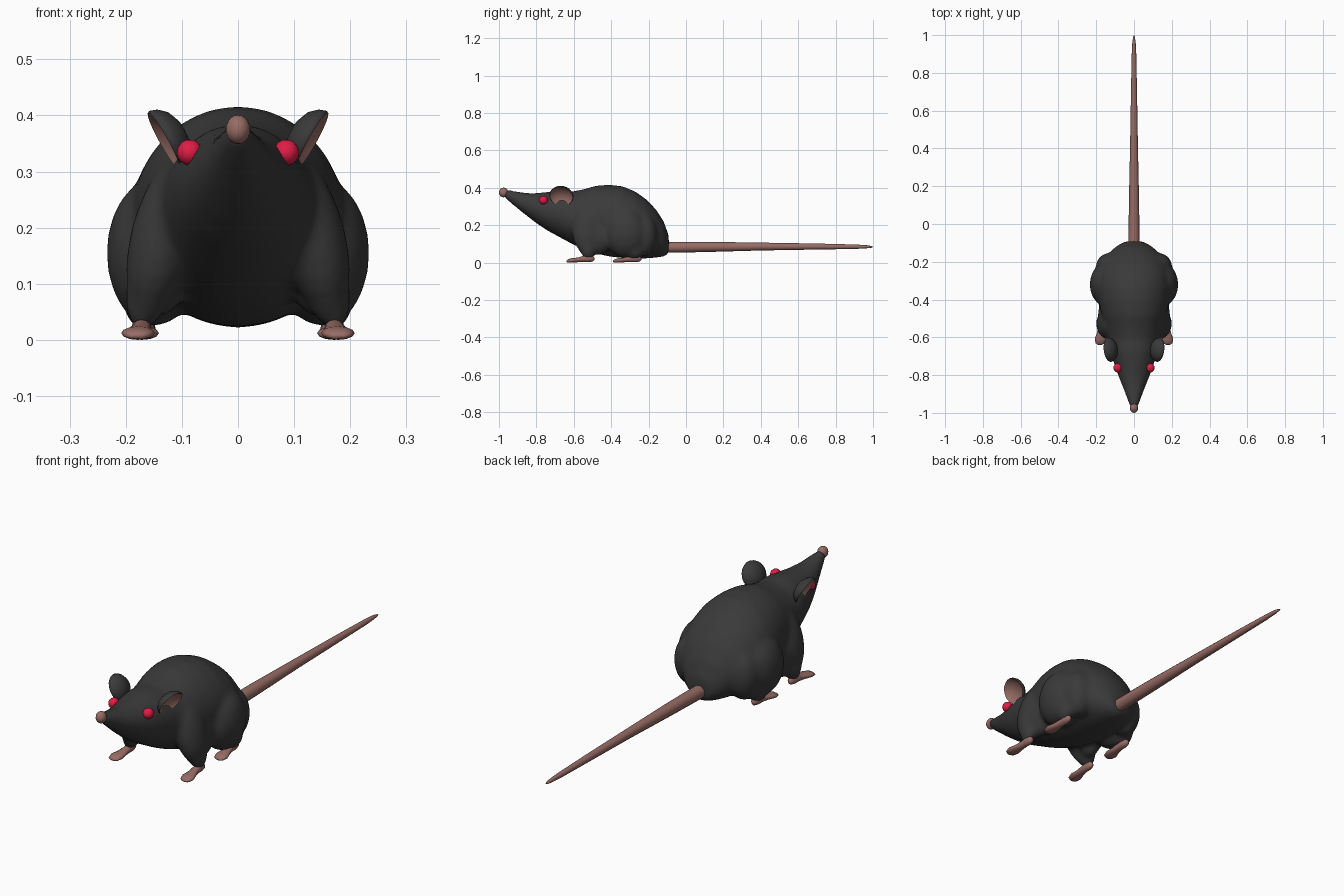
import bpy, bmesh, math
from mathutils import Vector, Matrix

if "Cube" in bpy.data.objects:
    bpy.data.objects.remove(bpy.data.objects["Cube"])


def material(name, rgb):
    m = bpy.data.materials.new(name)
    m.diffuse_color = (*rgb, 1)
    m.use_nodes = True
    m.node_tree.nodes["Principled BSDF"].inputs["Base Color"].default_value = m.diffuse_color
    return m


FUR = material("dark_fur", (0.042, 0.042, 0.042))
SKIN = material("pink_skin", (0.31, 0.15, 0.13))
RED = material("eye_red", (0.75, 0.012, 0.06))


def make_object(name, bm, *mats, angle=60):
    bmesh.ops.recalc_face_normals(bm, faces=bm.faces)
    me = bpy.data.meshes.new(name)
    bm.to_mesh(me)
    bm.free()
    ob = bpy.data.objects.new(name, me)
    bpy.context.collection.objects.link(ob)
    for m in mats:
        me.materials.append(m)
    bpy.ops.object.select_all(action='DESELECT')
    ob.select_set(True)
    bpy.context.view_layer.objects.active = ob
    bpy.ops.object.shade_smooth_by_angle(angle=math.radians(angle))
    return ob


def ellipsoid(bm, center, radii, rot=None, segs=20, rings=12):
    mat = Matrix.Translation(center) @ (rot or Matrix()) @ Matrix.Diagonal((*radii, 1))
    return bmesh.ops.create_uvsphere(bm, u_segments=segs, v_segments=rings,
                                     radius=1, matrix=mat)["verts"]


def loft(bm, sections, sides):
    """Closed skin through elliptical sections (x, y, z_low, z_high, half_width)."""
    rings = []
    for x, y, lo, hi, w in sections:
        ring = []
        for i in range(sides):
            a = 2 * math.pi * i / sides
            ring.append(bm.verts.new((x + w * math.cos(a), y,
                                      (lo + hi) / 2 + (hi - lo) / 2 * math.sin(a))))
        rings.append(ring)
    for a, b in zip(rings, rings[1:]):
        for i in range(sides):
            j = (i + 1) % sides
            bm.faces.new((a[i], a[j], b[j], b[i]))
    bm.faces.new(rings[0])
    bm.faces.new(rings[-1])


# Body: snout to rump, with shoulders, legs and haunches fused in
bm = bmesh.new()
loft(bm, [(0, *s) for s in (
    (-0.975, 0.350, 0.392, 0.020), (-0.93, 0.312, 0.386, 0.035),
    (-0.86, 0.256, 0.373, 0.061), (-0.80, 0.210, 0.372, 0.085),
    (-0.74, 0.170, 0.378, 0.106), (-0.67, 0.132, 0.385, 0.124),
    (-0.61, 0.100, 0.380, 0.136), (-0.55, 0.072, 0.392, 0.152),
    (-0.48, 0.048, 0.412, 0.172), (-0.41, 0.032, 0.417, 0.186),
    (-0.34, 0.024, 0.409, 0.192), (-0.27, 0.022, 0.380, 0.188),
    (-0.21, 0.022, 0.337, 0.170), (-0.16, 0.026, 0.284, 0.138),
    (-0.12, 0.032, 0.222, 0.098), (-0.092, 0.046, 0.145, 0.05))], 32)
for s in (-1, 1):
    # Shoulder leaning in at the top, lower leg, haunch
    ellipsoid(bm, (s * 0.132, -0.530, 0.185), (0.060, 0.082, 0.145),
              Matrix.Rotation(s * -0.25, 4, 'Y'))
    ellipsoid(bm, (s * 0.158, -0.525, 0.130), (0.041, 0.062, 0.105))
    ellipsoid(bm, (s * 0.172, -0.522, 0.075), (0.029, 0.042, 0.062))
    ellipsoid(bm, (s * 0.140, -0.470, 0.130), (0.050, 0.070, 0.090))
    ellipsoid(bm, (s * 0.150, -0.320, 0.155), (0.085, 0.115, 0.132))
    ellipsoid(bm, (s * 0.132, -0.225, 0.145), (0.070, 0.072, 0.112))
    ellipsoid(bm, (s * 0.168, -0.275, 0.070), (0.036, 0.052, 0.055))
body = make_object("body", bm, FUR)
rm = body.modifiers.new("fuse", 'REMESH')
rm.mode = 'VOXEL'
rm.voxel_size = 0.011
rm.use_smooth_shade = True
sm = body.modifiers.new("soften", 'SMOOTH')
sm.factor = 0.5
sm.iterations = 12

# Nose
bm = bmesh.new()
ellipsoid(bm, (0, -0.975, 0.375), (0.022, 0.025, 0.026), segs=16, rings=10)
make_object("nose", bm, SKIN)

# Tail
bm = bmesh.new()
loft(bm, [(0, y, z - r, z + r, r) for y, z, r in (
    (-0.12, 0.082, 0.029), (-0.06, 0.082, 0.029), (0.12, 0.084, 0.027),
    (0.40, 0.086, 0.021), (0.70, 0.086, 0.016), (0.90, 0.085, 0.012),
    (0.96, 0.085, 0.009), (0.99, 0.084, 0.005), (1.0, 0.084, 0.001))], 12)
make_object("tail", bm, SKIN)


def ear(s, name):
    # Cup: dark dome behind, hollow pink bowl facing outward
    normal = Vector((s * 0.86, -0.12, -0.48)).normalized()
    up = Vector((s * 0.42, 0.12, 0.9))
    up = (up - normal * up.dot(normal)).normalized()
    side = up.cross(normal)
    frame = Matrix((side, up, normal)).transposed()
    center = Vector((s * 0.122, -0.665, 0.360))
    bm = bmesh.new()
    profile = ((0, -0.030), (0.35, -0.028), (0.7, -0.019), (0.93, -0.004),
               (1.0, 0.008), (0.96, 0.012), (0.87, 0.007), (0.6, -0.007), (0, -0.014))
    n = 20
    rings = []
    for r, d in profile:
        count = n if r else 1
        rings.append([bm.verts.new(center + frame @ Vector((
            0.065 * r * math.cos(2 * math.pi * i / n),
            0.060 * r * math.sin(2 * math.pi * i / n), d))) for i in range(count)])
    for k, (a, b) in enumerate(zip(rings, rings[1:])):
        for i in range(n):
            j = (i + 1) % n
            loop = [a[i % len(a)], a[j % len(a)], b[j % len(b)], b[i % len(b)]]
            f = bm.faces.new(list(dict.fromkeys(loop)))
            f.material_index = 1 if k >= 5 else 0
    make_object(name, bm, FUR, SKIN)


def foot(s, name, x, y):
    # Flat paw widening to the toes, with an ankle rising into the leg
    bm = bmesh.new()
    loft(bm, [(s * (x + dx), y + dy, lo, hi, w) for dx, dy, lo, hi, w in (
        (0.008, -0.076, 0.003, 0.010, 0.010), (0.007, -0.068, 0.0, 0.018, 0.024),
        (0.006, -0.045, 0.0, 0.024, 0.030), (0.003, -0.015, 0.002, 0.027, 0.022),
        (0.0, 0.015, 0.002, 0.036, 0.017), (0.0, 0.045, 0.002, 0.040, 0.018),
        (0.0, 0.066, 0.006, 0.036, 0.013), (0.0, 0.074, 0.014, 0.028, 0.006))], 12)
    make_object(name, bm, SKIN)


# Paired parts
for s, label in ((-1, "left"), (1, "right")):
    ear(s, label + "_ear")
    bm = bmesh.new()
    ellipsoid(bm, (s * 0.086, -0.762, 0.334), (0.023, 0.024, 0.023), segs=16, rings=10)
    make_object(label + "_eye", bm, RED)
    foot(s, label + "_front_foot", 0.172, -0.564)
    foot(s, label + "_hind_foot", 0.165, -0.313)
